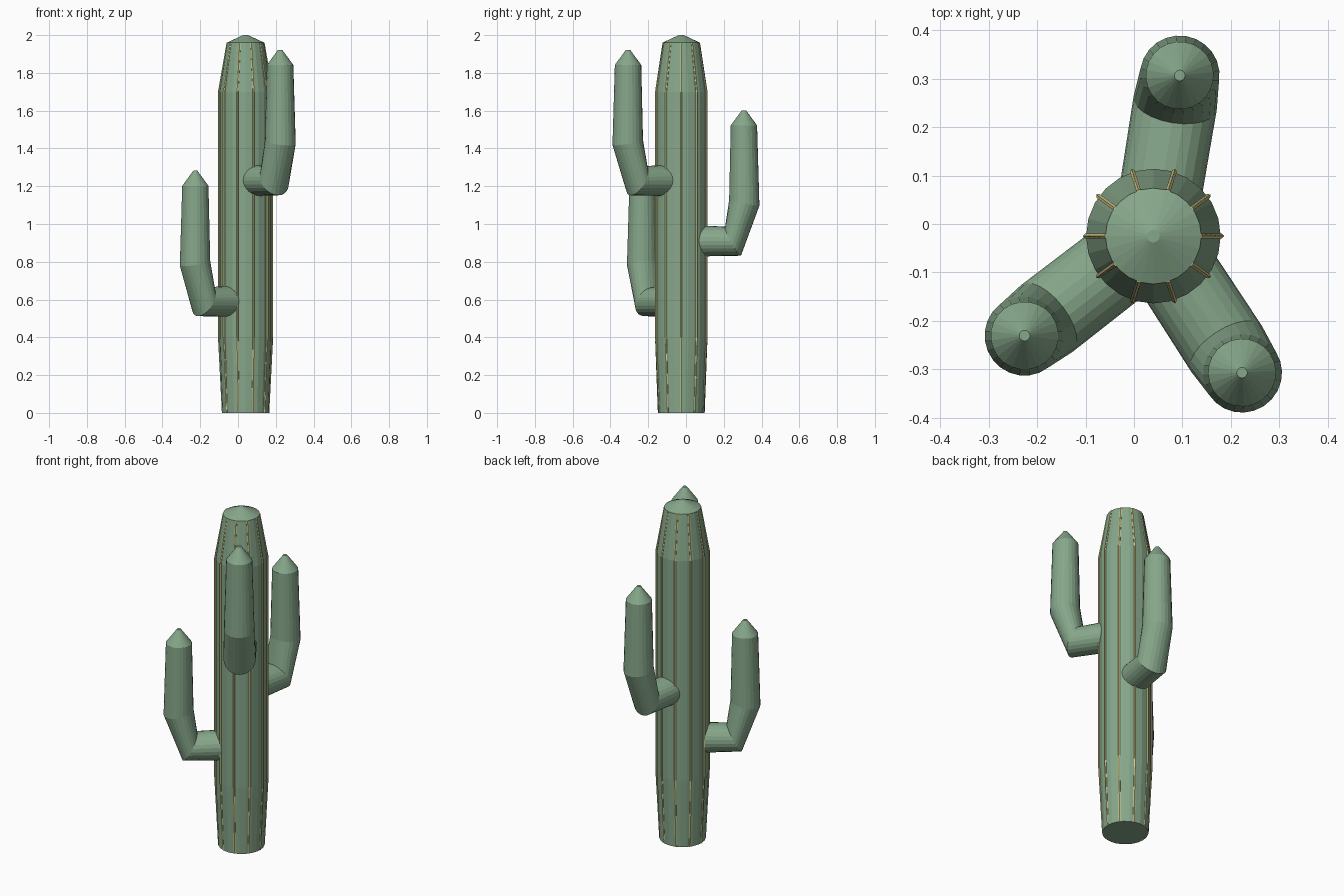
import bpy, bmesh
from math import sin, cos, radians, tau
from mathutils import Vector

if "Cube" in bpy.data.objects:
    bpy.data.objects.remove(bpy.data.objects["Cube"])

SIDES = 24
CENTRE = Vector((0.04, -0.025, 0))


def material(name, rgb):
    m = bpy.data.materials.new(name)
    m.use_nodes = True
    m.diffuse_color = (*rgb, 1)
    m.node_tree.nodes["Principled BSDF"].inputs["Base Color"].default_value = (*rgb, 1)
    return m


green = material("cactus green", (0.24, 0.385, 0.255))
straw = material("spine straw", (0.68, 0.61, 0.25))


def loft(name, rings, mat, location, turn=0):
    """Skin a list of vertex rings and cap both ends."""
    bm = bmesh.new()
    loops = [[bm.verts.new(p) for p in ring] for ring in rings]
    n = len(loops[0])
    for a, b in zip(loops, loops[1:]):
        for i in range(n):
            j = (i + 1) % n
            bm.faces.new((a[i], a[j], b[j], b[i]))
    bm.faces.new(loops[0][::-1])
    bm.faces.new(loops[-1])
    bmesh.ops.recalc_face_normals(bm, faces=bm.faces)
    mesh = bpy.data.meshes.new(name)
    bm.to_mesh(mesh)
    bm.free()
    mesh.materials.append(mat)
    obj = bpy.data.objects.new(name, mesh)
    obj.location = location
    obj.rotation_euler.z = turn
    bpy.context.collection.objects.link(obj)


def tilted_ring(reach, z, radius, tilt):
    """Circle whose normal leans from outward (0) to upward (90 degrees)."""
    t = radians(tilt)
    across, along = Vector((0, 1, 0)), Vector((-sin(t), 0, cos(t)))
    mid = Vector((reach, 0, z))
    return [mid + radius * (cos(a) * across + sin(a) * along)
            for a in (tau * i / SIDES for i in range(SIDES))]


# Trunk: tapered column with a shallow pointed cap
side = [(0.124, 0), (0.139, 0.4), (0.139, 1.7), (0.099, 1.96)]
loft("trunk", [tilted_ring(0, z, r, 90) for r, z in side + [(0.013, 2.0)]],
     green, CENTRE)

# Spine ridges: thin strips that sink into the trunk towards both ends
for k in range(10):
    rings = [[(r - 0.01, -0.005, z), (r + rise / 3, -0.005, z),
              (r + rise, 0, z), (r + rise / 3, 0.005, z), (r - 0.01, 0.005, z)]
             for (r, z), rise in zip(side, (0.0015, 0.007, 0.007, 0.0015))]
    loft(f"spine_ridge_{k + 1}", rings, straw, CENTRE, tau * k / 10)

# Arms: stub out of the trunk, elbow, upright and pointed tip
arm = [(0.02, 0, 0.085, 0), (0.278, -0.003, 0.087, 28), (0.338, 0.2, 0.082, 79),
       (0.336, 0.61, 0.07, 90), (0.336, 0.69, 0.011, 90)]
for name, height, angle in (("upper_arm", 1.232, -57),
                            ("lower_arm", 0.592, -142.3),
                            ("back_arm", 0.912, 80.7)):
    loft(name, [tilted_ring(*r) for r in arm], green,
         CENTRE + Vector((0, 0, height)), radians(angle))
